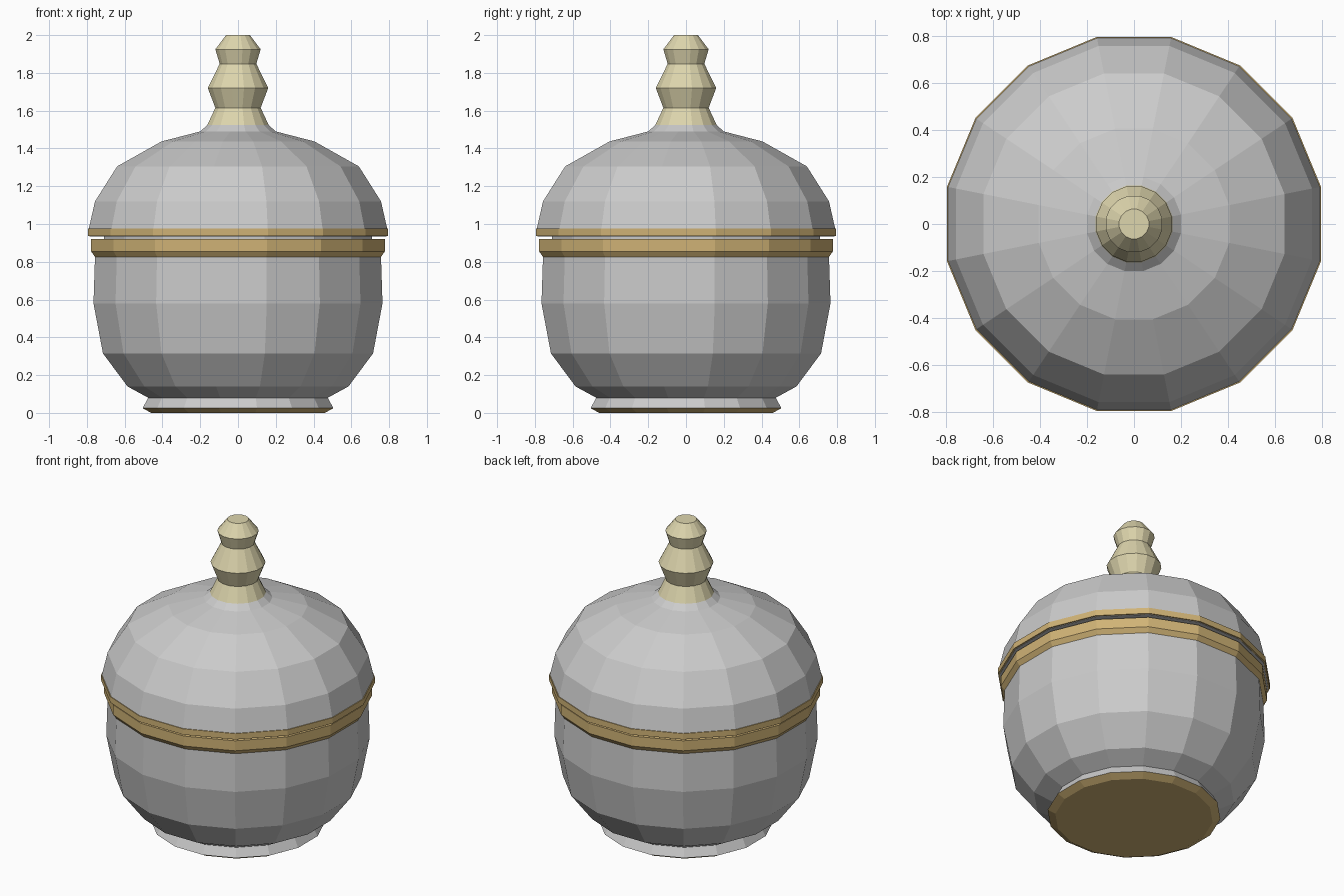
import bpy, bmesh
from math import pi, cos, sin

if "Cube" in bpy.data.objects:
    bpy.data.objects.remove(bpy.data.objects["Cube"])

SIDES = 16
HALF = pi / SIDES


def material(name, rgb):
    m = bpy.data.materials.new(name)
    m.diffuse_color = (*rgb, 1)
    m.use_nodes = True
    m.node_tree.nodes["Principled BSDF"].inputs["Base Color"].default_value = m.diffuse_color
    return m


def lathe(name, profile, mat=None):
    """Spin (half width, z) points, listed bottom to top, into a capped faceted solid."""
    bm = bmesh.new()
    rings = []
    for w, z in profile:
        r = w / cos(HALF)  # half width is measured across the flats
        rings.append([bm.verts.new((r * cos(HALF + 2 * HALF * i),
                                    r * sin(HALF + 2 * HALF * i), z))
                      for i in range(SIDES)])
    for a, b in zip(rings, rings[1:]):
        for i in range(SIDES):
            j = (i + 1) % SIDES
            bm.faces.new((a[i], a[j], b[j], b[i]))
    bm.faces.new(rings[0][::-1])
    bm.faces.new(rings[-1])
    bmesh.ops.recalc_face_normals(bm, faces=bm.faces)
    mesh = bpy.data.meshes.new(name)
    bm.to_mesh(mesh)
    bm.free()
    obj = bpy.data.objects.new(name, mesh)
    bpy.context.collection.objects.link(obj)
    if mat:
        mesh.materials.append(mat)
    return obj


bronze = material("bronze", (0.63, 0.45, 0.18))
ivory = material("ivory", (0.73, 0.67, 0.42))

# Foot and bowl
lathe("foot_base", [(0.46, 0), (0.505, 0.025)], bronze)
lathe("foot", [(0.505, 0.025), (0.475, 0.08)])
lathe("bowl", [(0.475, 0.08), (0.585, 0.14), (0.715, 0.315),
               (0.765, 0.58), (0.757, 0.83)])

# Rims, with a recessed neck showing in the gap between them
lathe("bowl_rim", [(0.757, 0.826), (0.778, 0.855), (0.778, 0.92)], bronze)
lathe("neck", [(0.71, 0.91), (0.71, 0.945)])
lathe("lid_rim", [(0.795, 0.937), (0.795, 0.975)], bronze)

# Domed lid; its underside sits just below the rim
lathe("lid", [(0.785, 0.935), (0.79, 0.975), (0.757, 1.12), (0.64, 1.305),
              (0.405, 1.437), (0.20, 1.49), (0.163, 1.523)])

# Turned finial
lathe("finial", [(0.163, 1.523), (0.12, 1.615), (0.16, 1.72),
                 (0.097, 1.848), (0.12, 1.925), (0.063, 2.0)], ivory)
